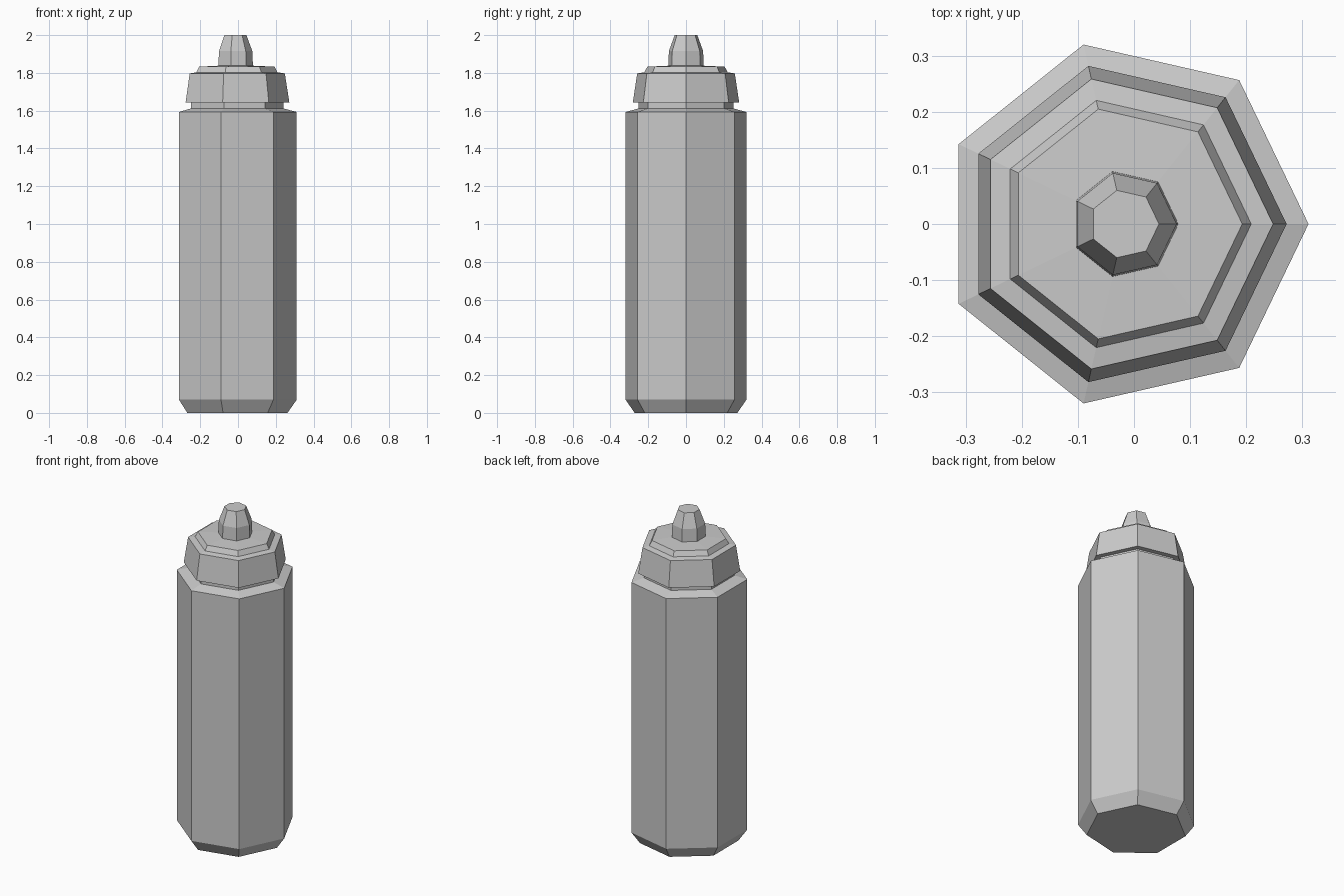
import bpy
import bmesh
from math import cos, sin, tau

SIDES = 7
CENTRE_X = -0.017

cube = bpy.data.objects.get("Cube")
if cube:
    bpy.data.objects.remove(cube, do_unlink=True)

# Single plain plastic colour
plastic = bpy.data.materials.new("grey plastic")
plastic.use_nodes = True
colour = (0.6, 0.6, 0.6, 1)
plastic.diffuse_color = colour
plastic.node_tree.nodes["Principled BSDF"].inputs["Base Color"].default_value = colour


def lathe(name, profile, close_bottom=False, close_top=False):
    """Seven-sided flat-faced part from (radius, height) rings, bottom to top."""
    bm = bmesh.new()
    rings = [[bm.verts.new((CENTRE_X + r * cos(tau * i / SIDES),
                            r * sin(tau * i / SIDES), z))
              for i in range(SIDES)] for r, z in profile]
    for low, high in zip(rings, rings[1:]):
        for i in range(SIDES):
            j = (i + 1) % SIDES
            bm.faces.new((low[i], low[j], high[j], high[i]))
    if close_bottom:
        bm.faces.new(rings[0][::-1])
    if close_top:
        bm.faces.new(rings[-1])
    mesh = bpy.data.meshes.new(name)
    bm.to_mesh(mesh)
    bm.free()
    mesh.materials.append(plastic)
    obj = bpy.data.objects.new(name, mesh)
    bpy.context.collection.objects.link(obj)
    return obj


# Bottle with chamfered foot, shallow shoulder and short neck
lathe("bottle_body", [(0.279, 0), (0.328, 0.07), (0.328, 1.593),
                      (0.257, 1.612), (0.257, 1.642)], close_bottom=True)

# Tapered screw cap with a raised disc on top
lathe("screw_cap", [(0.257, 1.642), (0.289, 1.642), (0.265, 1.797),
                    (0.226, 1.803), (0.21, 1.833), (0.096, 1.838)])

# Nozzle
lathe("nozzle", [(0.096, 1.838), (0.093, 1.915), (0.0615, 2.0)], close_top=True)
